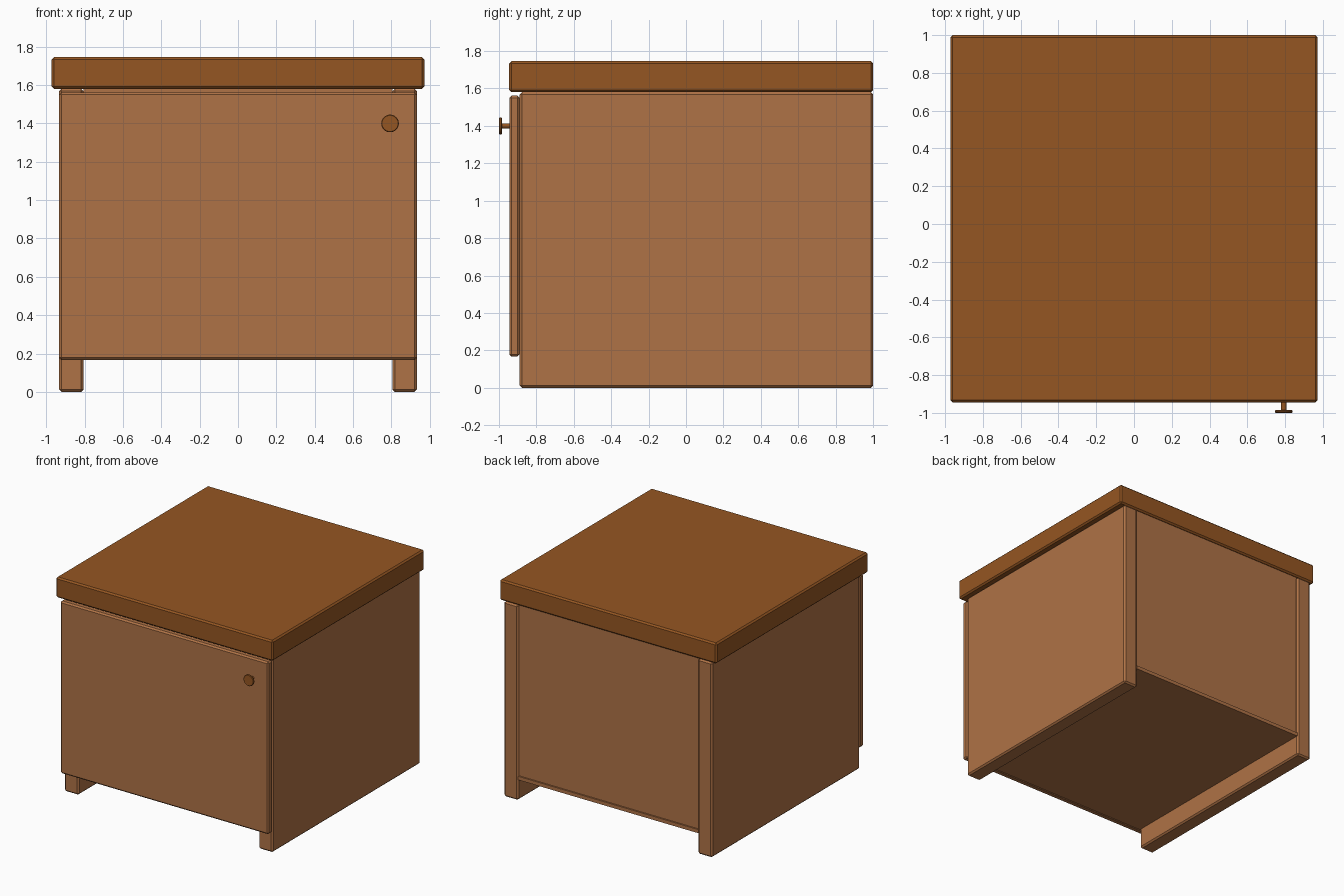
import bpy, math
from mathutils import Matrix

if "Cube" in bpy.data.objects:
    bpy.data.objects.remove(bpy.data.objects["Cube"])


def material(name, rgb):
    m = bpy.data.materials.new(name)
    m.diffuse_color = (*rgb, 1.0)
    m.use_nodes = True
    m.node_tree.nodes["Principled BSDF"].inputs["Base Color"].default_value = m.diffuse_color
    return m


light_wood = material("light wood", (0.43, 0.17, 0.061))
dark_wood = material("dark wood", (0.30, 0.093, 0.016))


def board(name, x, y, z, mat, bevel=0.012):
    """Rectangular board from (min, max) ranges with chamfered edges."""
    bpy.ops.mesh.primitive_cube_add(size=1)
    ob = bpy.context.object
    ob.name = name
    ob.data.transform(Matrix.Diagonal((x[1] - x[0], y[1] - y[0], z[1] - z[0], 1)))
    ob.location = [(a + b) / 2 for a, b in (x, y, z)]
    ob.data.materials.append(mat)
    if bevel:
        mod = ob.modifiers.new("chamfer", 'BEVEL')
        mod.width = bevel
        mod.segments = 1
    return ob


def knob_disc(name, radius, y0, y1, bevel):
    """Cylinder lying along y at the knob position."""
    bpy.ops.mesh.primitive_cylinder_add(
        vertices=32, radius=radius, depth=y1 - y0,
        location=(0.793, (y0 + y1) / 2, 1.40), rotation=(math.pi / 2, 0, 0))
    ob = bpy.context.object
    ob.name = name
    ob.data.materials.append(dark_wood)
    bpy.ops.object.shade_smooth_by_angle(angle=math.radians(35))
    if bevel:
        mod = ob.modifiers.new("chamfer", 'BEVEL')
        mod.width = bevel
        mod.segments = 1
        mod.limit_method = 'ANGLE'


# Top slab
board("top_slab", (-0.972, 0.972), (-0.945, 1.0), (1.58, 1.746), dark_wood)

# Side panels, reaching the floor
for side, s in (("left", -1), ("right", 1)):
    xs = sorted((s * 0.806, s * 0.933))
    board(side + "_side_panel", xs, (-0.89, 1.0), (0.0, 1.58), light_wood)

# Bottom and back boards between the sides
board("bottom_board", (-0.807, 0.807), (-0.89, 0.995), (0.166, 0.195), light_wood, 0)
board("back_board", (-0.807, 0.807), (0.93, 0.983), (0.19, 1.581), light_wood, 0)

# Door
board("door", (-0.933, 0.933), (-0.945, -0.89), (0.166, 1.562), light_wood)

# Knob
knob_disc("knob_stem", 0.014, -0.99, -0.94, 0)
knob_disc("knob_plate", 0.046, -1.0, -0.985, 0.004)
